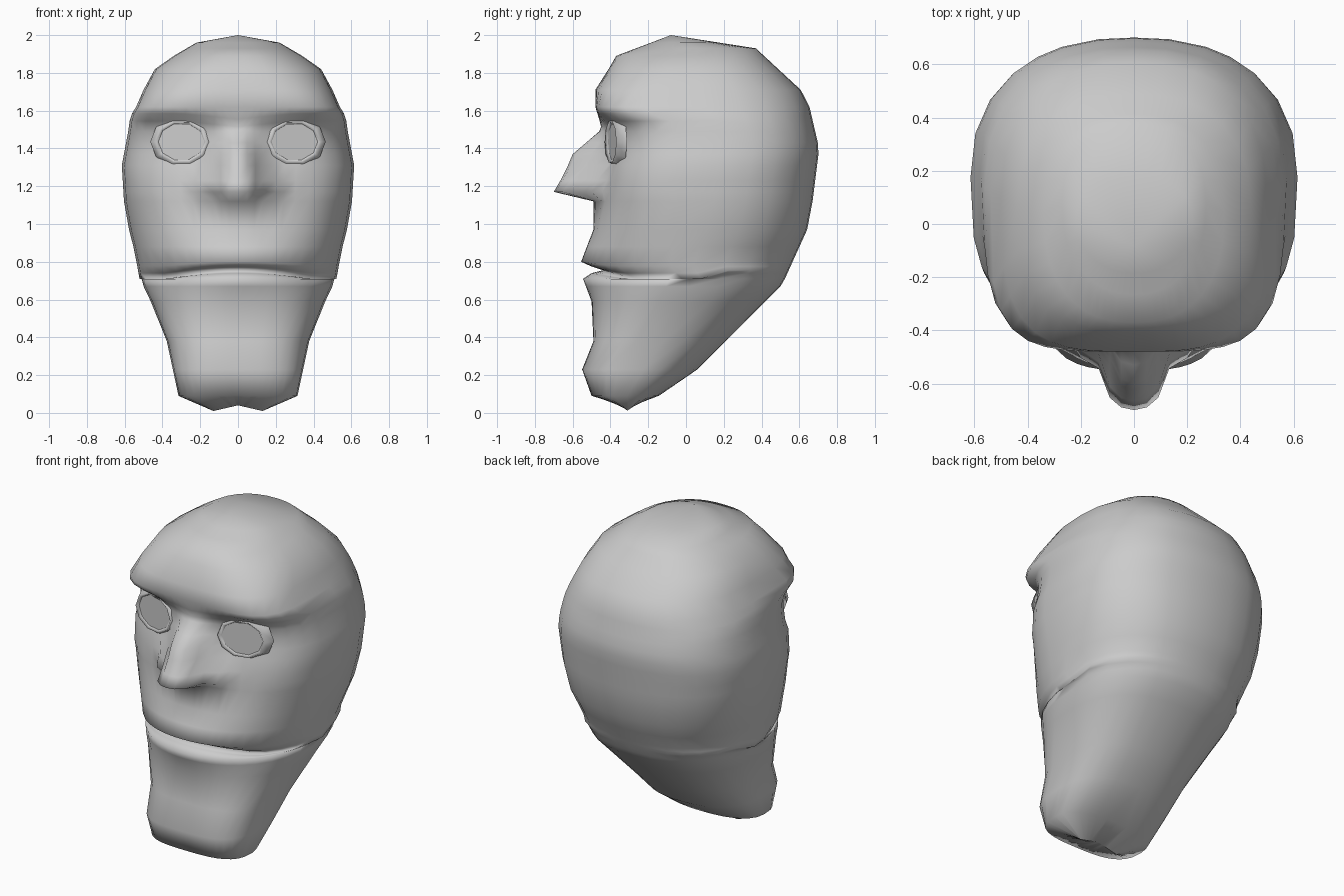
import bpy, bmesh
from math import sin, cos, pi

if "Cube" in bpy.data.objects:
    bpy.data.objects.remove(bpy.data.objects["Cube"])


def interp(pts, v):
    """Piecewise linear lookup in a short profile sorted by first value."""
    if v <= pts[0][0]:
        return pts[0][1]
    for (a, p), (b, q) in zip(pts, pts[1:]):
        if v <= b:
            return p + (q - p) * (v - a) / (b - a)
    return pts[-1][1]


def make_object(name, bm):
    bmesh.ops.remove_doubles(bm, verts=bm.verts, dist=0.0005)
    bmesh.ops.recalc_face_normals(bm, faces=bm.faces)
    me = bpy.data.meshes.new(name)
    bm.to_mesh(me)
    bm.free()
    for f in me.polygons:
        f.use_smooth = True
    ob = bpy.data.objects.new(name, me)
    bpy.context.collection.objects.link(ob)
    return ob


# Skull profiles by height: back depth and half width
BACK = [(0.01, -0.31), (0.15, -0.02), (0.68, 0.51), (1.0, 0.655), (1.4, 0.705),
        (1.68, 0.64), (1.93, 0.37), (2.0, -0.08)]
WIDTH = [(0.01, 0.13), (0.09, 0.315), (0.44, 0.39), (0.67, 0.50), (1.06, 0.60),
         (1.31, 0.615), (1.55, 0.57), (1.71, 0.50), (1.82, 0.44), (1.89, 0.34),
         (1.96, 0.22), (2.0, 0.0)]
# Face rows: height, front depth, squareness of the front, nose projection
ROWS = [
    (0.01, -0.31, 3.0, 0), (0.09, -0.50, 3.0, 0), (0.23, -0.55, 3.2, 0),
    (0.38, -0.49, 3.0, 0), (0.59, -0.50, 2.4, 0), (0.67, -0.53, 2.1, 0),
    (0.71, -0.545, 2.0, 0), (0.74, -0.50, 2.0, 0), (0.755, -0.44, 2.0, 0),
    (0.775, -0.50, 2.0, 0), (0.80, -0.555, 2.0, 0), (0.88, -0.525, 2.2, 0),
    (0.97, -0.48, 2.5, 0.01), (1.12, -0.44, 2.8, 0.05), (1.17, -0.43, 3.0, 0.27),
    (1.23, -0.42, 3.0, 0.245), (1.31, -0.41, 3.0, 0.215), (1.37, -0.39, 3.0, 0.21),
    (1.43, -0.39, 3.0, 0.14), (1.49, -0.395, 3.0, 0.065), (1.53, -0.42, 3.2, 0.03),
    (1.57, -0.46, 4.2, 0), (1.62, -0.48, 4.4, 0), (1.71, -0.48, 3.4, 0),
    (1.82, -0.41, 2.7, 0), (1.89, -0.37, 2.4, 0), (1.93, -0.265, 2.2, 0),
    (1.96, -0.185, 2.0, 0), (2.0, -0.08, 2.0, 0)]
NOSE = [(0, 1), (0.05, 0.96), (0.09, 0.84), (0.134, 0.42), (0.2, 0.3),
        (0.245, 0.08), (0.28, 0)]
NOSE_W = [(1.17, 1.0), (1.23, 0.95), (1.31, 0.78), (1.43, 0.72), (1.53, 0.85)]
FRONT_U = [0, .08, .15, .22, .33, .4, .5, .62, .74, .85, .93, .98, 1]
BACK_U = [.97, .88, .75, .6, .45, .22, 0]


def ring(z, yf, p, nose):
    yb, w = interp(BACK, z), interp(WIDTH, z)
    ym = yf + (yb - yf) * 0.53
    pts = []
    for u in FRONT_U:
        x = u * w
        y = ym + (yf - ym) * (1 - u ** p) ** (1 / p)
        y -= nose * interp(NOSE, x / interp(NOSE_W, z))
        dz = 0
        if 0.7 < z < 0.85:                      # arched mouth line
            dz = -0.045 * min(1, x / 0.37) ** 2 * interp([(0.71, 0), (0.755, 1), (0.80, 0.5), (0.85, 0)], z)
        if 1.5 < z < 1.6:                       # brow rises outward
            dz = 0.03 * min(1, x / 0.3) - 0.015
        if z < 0.05:                            # dimple under the chin
            dz = 0.03 * (1 - u)
        pts.append((x, y, z + dz))
    for u in BACK_U:
        y = ym + (yb - ym) * (1 - u ** 2.35) ** (1 / 2.35)
        pts.append((u * w, y, z + (0.03 * (1 - u) if z < 0.05 else 0)))
    return pts


# Head shell: half loft, mirrored
bm = bmesh.new()
loops = [[bm.verts.new(c) for c in ring(*r)] for r in ROWS]
for a, b in zip(loops, loops[1:]):
    for i in range(len(a) - 1):
        bm.faces.new((a[i], a[i + 1], b[i + 1], b[i]))
bmesh.ops.dissolve_degenerate(bm, dist=0.0005, edges=bm.edges)
head = make_object("head", bm)
mod = head.modifiers.new("mirror", 'MIRROR')
mod.use_clip = True
mod.merge_threshold = 0.001

# Eyes: eyelid rim around a flat eye
for side, label in ((1, "right"), (-1, "left")):
    def eye_ring(bm, s, depth):
        vs = []
        for i in range(10):
            a = 2 * pi * i / 10
            dx = 0.122 * s * cos(a)
            y = -0.378 + 0.22 * dx + depth
            vs.append(bm.verts.new((side * (0.30 + dx), y, 1.435 + 0.1 * s * sin(a))))
        return vs
    bm = bmesh.new()
    rims = [eye_ring(bm, s, d) for s, d in ((1.35, 0.03), (1.14, -0.022), (1.0, -0.008))]
    for a, b in zip(rims, rims[1:]):
        for i in range(10):
            j = (i + 1) % 10
            bm.faces.new((a[i], a[j], b[j], b[i]))
    bmesh.ops.recalc_face_normals(bm, faces=bm.faces)
    lid = make_object(label + "_eyelid", bm)
    bm = bmesh.new()
    f = bm.faces.new(eye_ring(bm, 1.0, -0.008))
    f.normal_update()
    if f.normal.y > 0:
        f.normal_flip()
    me = bpy.data.meshes.new(label + "_eye")
    bm.to_mesh(me)
    bm.free()
    bpy.context.collection.objects.link(bpy.data.objects.new(label + "_eye", me))
